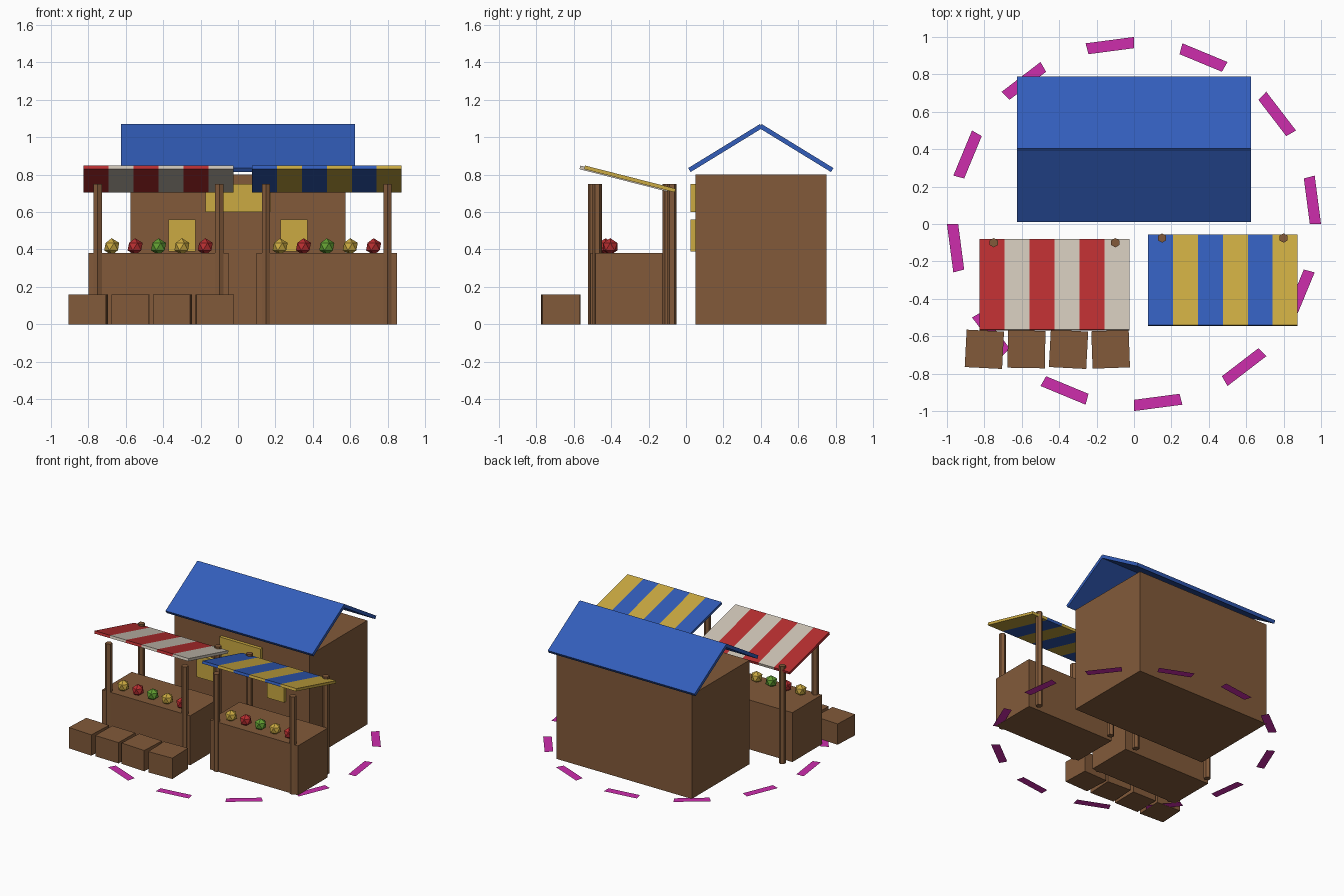
import bpy, bmesh
from math import sin, cos, radians
from mathutils import Matrix, Vector

cube = bpy.data.objects.get("Cube")
if cube:
    bpy.data.objects.remove(cube, do_unlink=True)


def material(name, rgb):
    linear = [((c / 255 + 0.055) / 1.055) ** 2.4 for c in rgb] + [1]
    mat = bpy.data.materials.new(name)
    mat.use_nodes = True
    mat.diffuse_color = linear
    bsdf = mat.node_tree.nodes["Principled BSDF"]
    bsdf.inputs["Base Color"].default_value = linear
    bsdf.inputs["Roughness"].default_value = 0.9
    return mat


wood = material("wood brown", (130, 90, 58))
blue = material("cloth blue", (50, 93, 186))
red = material("cloth red", (184, 46, 48))
cream = material("cloth cream", (205, 196, 182))
yellow = material("warm yellow", (203, 170, 66))
green = material("fruit green", (98, 158, 50))
magenta = material("ribbon magenta", (205, 45, 172))


def finish(name, bm, mat):
    mesh = bpy.data.meshes.new(name)
    bm.to_mesh(mesh)
    bm.free()
    mesh.materials.append(mat)
    obj = bpy.data.objects.new(name, mesh)
    bpy.context.collection.objects.link(obj)
    return obj


def box(name, center, size, mat, tilt=0, turn=0):
    bm = bmesh.new()
    place = (Matrix.Translation(center) @ Matrix.Rotation(turn, 4, 'Z')
             @ Matrix.Rotation(tilt, 4, 'X') @ Matrix.Diagonal((*size, 1)))
    bmesh.ops.create_cube(bm, size=1, matrix=place)
    return finish(name, bm, mat)


def post(name, x, y):
    height = 0.75
    bm = bmesh.new()
    bmesh.ops.create_cone(bm, cap_ends=True, segments=6, radius1=0.025,
                          radius2=0.025, depth=height)
    # corners point to front and back
    turn = Matrix.Rotation(radians(30), 4, 'Z')
    first = max(bm.verts, key=lambda v: v.co.y)
    if first.co.y < 0.0245:
        bmesh.ops.transform(bm, matrix=turn, verts=bm.verts)
    bmesh.ops.translate(bm, vec=(x, y, height / 2), verts=bm.verts)
    return finish(name, bm, mat=wood)


def fruit(name, center, mat):
    bm = bmesh.new()
    bmesh.ops.create_icosphere(bm, subdivisions=1, radius=0.045,
                               matrix=Matrix.Translation(center))
    return finish(name, bm, mat)


# House body, sign and windows
box("house_walls", (0, 0.4, 0.4), (1.15, 0.7, 0.8), wood)
box("house_sign", (0, 0.0375, 0.675), (0.35, 0.025, 0.15), yellow)
for side, label in ((1, "left"), (-1, "right")):
    box(f"{label}_window", (side * 0.3, 0.0375, 0.475),
        (0.145, 0.025, 0.17), yellow)

# Roof panels
for side, label in ((1, "back"), (-1, "front")):
    box(f"{label}_roof_panel", (0, 0.4 + side * 0.19, 0.942),
        (1.25, 0.45, 0.025), blue, tilt=-side * 0.55)


# Market stalls: counter, posts, striped awning and fruit
def stall(label, x, y, stripes):
    box(f"{label}_counter", (x, y - 0.03, 0.19), (0.75, 0.36, 0.38), wood)
    for dx in (-0.325, 0.325):
        for dy in (-0.2, 0.2):
            post(f"{label}_post", x + dx, y + dy)
    width = 0.8 / 6
    for i in range(6):
        box(f"{label}_awning_stripe", (x + (i - 2.5) * width, y - 0.025, 0.777),
            (width, 0.5, 0.02), stripes[i % 2], tilt=-0.25)
    for i, mat in enumerate((yellow, red, green, yellow, red)):
        fruit(f"{label}_fruit", (x + (i - 2) * 0.125, y - 0.13, 0.415), mat)


stall("right_stall", -0.425, -0.3, (red, cream))
stall("left_stall", 0.475, -0.275, (blue, yellow))

# Crates
for i, angle in enumerate((-3, -1, -3, 2)):
    box("crate", (-0.8 + i * 0.225, -0.67, 0.08), (0.2, 0.2, 0.16), wood,
        turn=radians(angle))

# Broken ring of flat ribbon pieces on the ground
for i in range(12):
    a, b = radians(i * 30), radians(i * 30 + 15)
    bm = bmesh.new()
    corners = ((a, 0.94), (a, 1), (b, 1), (b, 0.94))
    bm.faces.new([bm.verts.new(Vector((r * cos(t), r * sin(t), 0.001)))
                  for t, r in corners])
    finish("ground_ribbon", bm, magenta)
